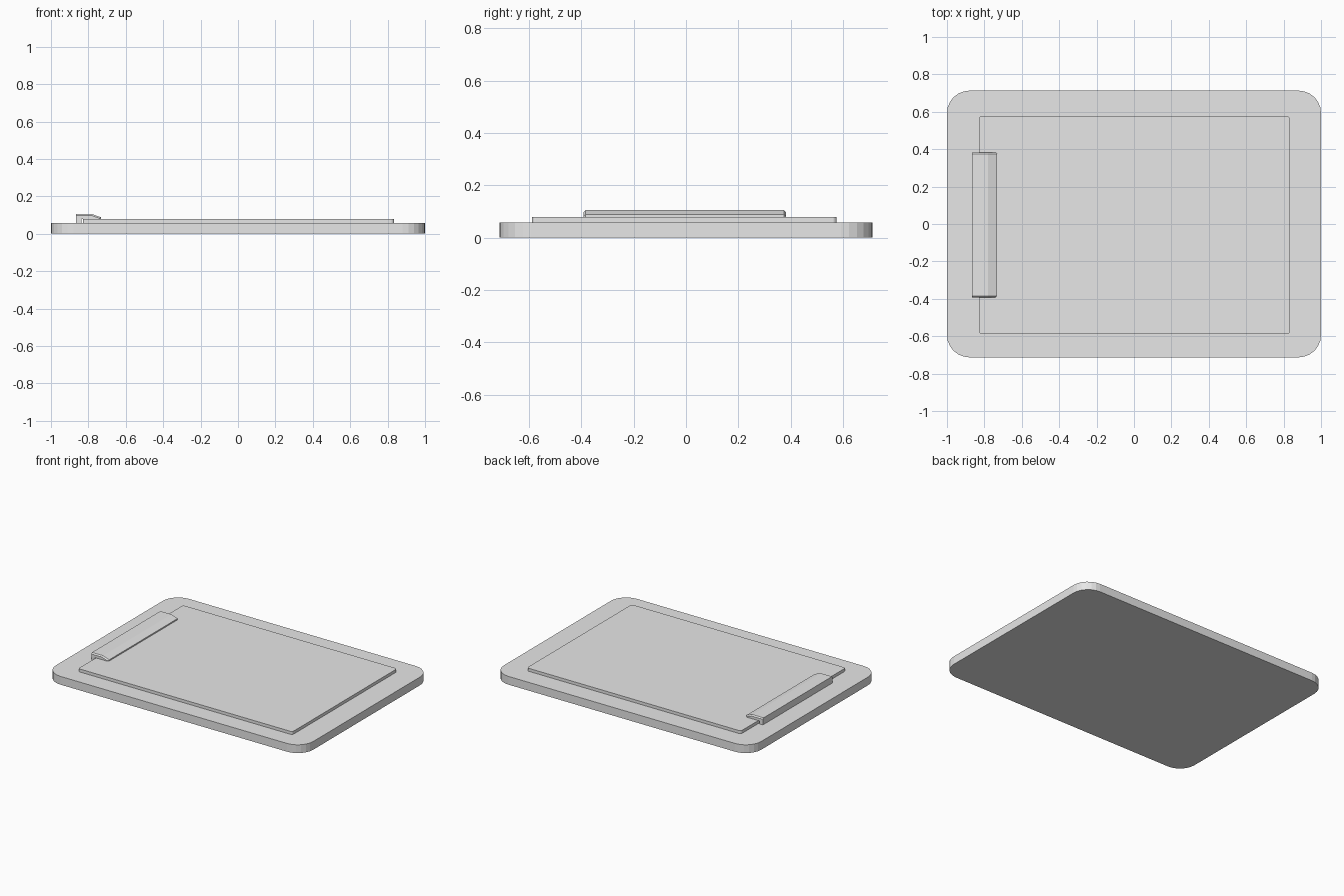
import bpy, bmesh
from mathutils import Vector

cube = bpy.data.objects.get("Cube")
if cube:
    bpy.data.objects.remove(cube, do_unlink=True)

grey = bpy.data.materials.new("light_grey")
grey.use_nodes = True
grey.diffuse_color = (0.8, 0.8, 0.8, 1)
grey.node_tree.nodes["Principled BSDF"].inputs["Base Color"].default_value = (0.8, 0.8, 0.8, 1)


def prism(name, outline, push, pick, radius, segments):
    """Extrude an outline, then bevel the edges accepted by pick."""
    bm = bmesh.new()
    face = bm.faces.new([bm.verts.new(p) for p in outline])
    new = bmesh.ops.extrude_face_region(bm, geom=[face])["geom"]
    verts = [v for v in new if isinstance(v, bmesh.types.BMVert)]
    bmesh.ops.translate(bm, verts=verts, vec=Vector(push))
    bmesh.ops.recalc_face_normals(bm, faces=bm.faces)
    edges = [e for e in bm.edges if pick(*(v.co for v in e.verts))]
    bmesh.ops.bevel(bm, geom=edges, offset=radius, segments=segments,
                    profile=0.5, affect='EDGES')
    bmesh.ops.recalc_face_normals(bm, faces=bm.faces)
    mesh = bpy.data.meshes.new(name)
    bm.to_mesh(mesh)
    bm.free()
    mesh.materials.append(grey)
    obj = bpy.data.objects.new(name, mesh)
    bpy.context.collection.objects.link(obj)
    return obj


def slab(name, x0, x1, y0, y1, z0, z1, radius, segments):
    outline = [(x0, y0, z0), (x1, y0, z0), (x1, y1, z0), (x0, y1, z0)]
    upright = lambda a, b: abs(a.z - b.z) > 0.001
    return prism(name, outline, (0, 0, z1 - z0), upright, radius, segments)


# Backing board and the sheet stack lying on it
slab("board", -1, 1, -0.713, 0.713, 0, 0.058, 0.12, 6)
slab("paper", -0.83, 0.834, -0.588, 0.576, 0.058, 0.079, 0.015, 3)

# Clip: rear wall, flat top and sloping lip that rests on the sheets
TOP, LIP = 0.105, -0.733
profile = [(-0.866, 0.058), (-0.866, TOP), (-0.78, TOP), (LIP, 0.088),
           (LIP, 0.079), (-0.838, 0.079), (-0.838, 0.058)]


def clip_end_edge(a, b):
    across = abs(a.y - b.y) < 0.001
    on_top = min(a.z, b.z) > 0.087
    on_lip = min(a.x, b.x) > LIP - 0.001
    return across and (on_top or on_lip)


prism("clip", [(x, -0.392, z) for x, z in profile], (0, 0.775, 0),
      clip_end_edge, 0.008, 1)
